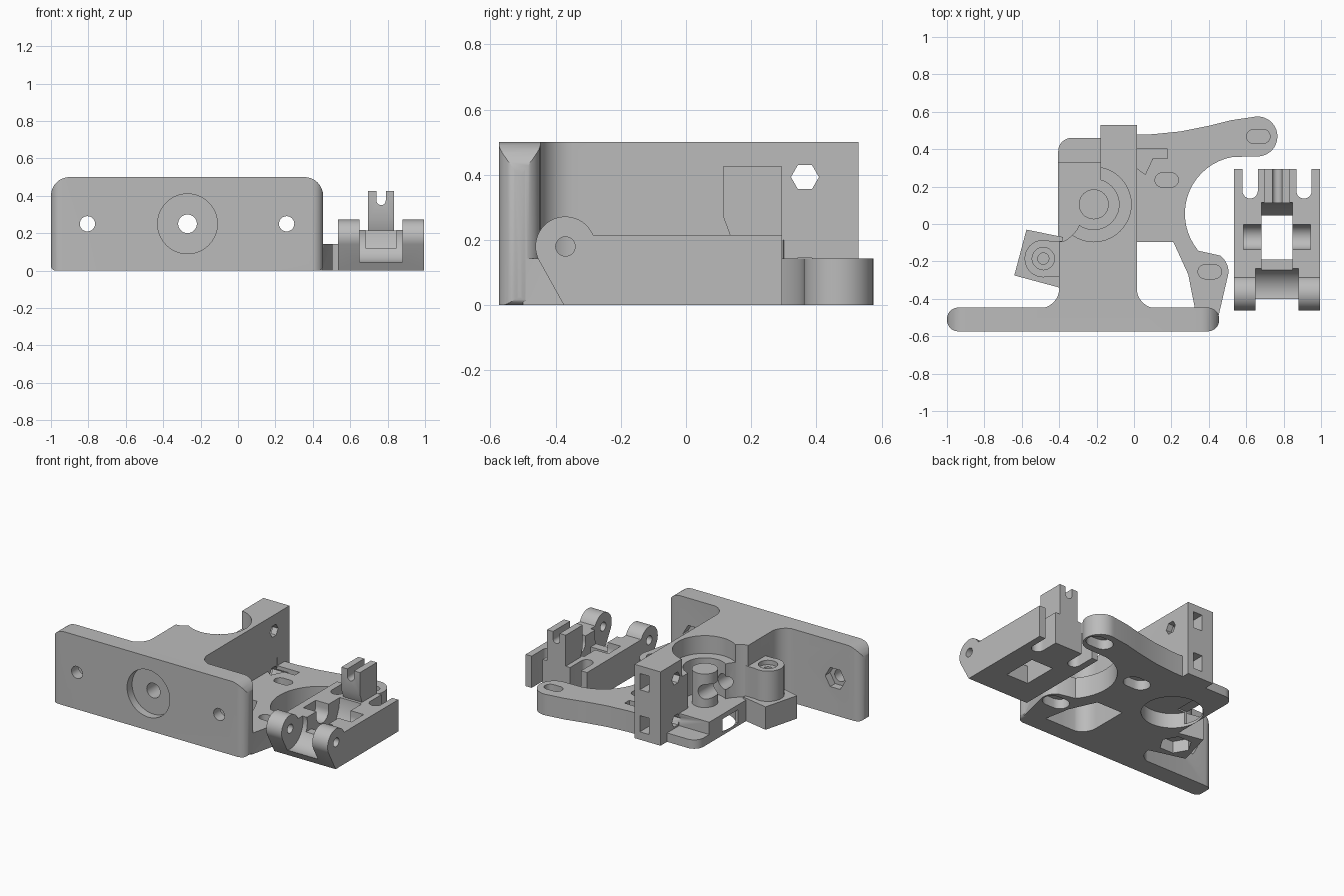
import bpy, bmesh
from math import sin, cos, pi, radians
from mathutils import Vector

cube = bpy.data.objects.get("Cube")
if cube:
    bpy.data.objects.remove(cube, do_unlink=True)

grey = bpy.data.materials.new("plain grey plastic")
grey.use_nodes = True
GREY = (0.5, 0.5, 0.5, 1)
grey.diffuse_color = GREY
grey.node_tree.nodes["Principled BSDF"].inputs["Base Color"].default_value = GREY

# profile (a, b) and depth d placed along an axis
PLACE = {"x": lambda a, b, d: (d, a, b),
         "y": lambda a, b, d: (a, d, b),
         "z": lambda a, b, d: (a, b, d)}


def prism(name, axis, pts, lo, hi):
    bm = bmesh.new()
    face = bm.faces.new([bm.verts.new(PLACE[axis](a, b, lo)) for a, b in pts])
    ext = bmesh.ops.extrude_face_region(bm, geom=[face])
    moved = [v for v in ext["geom"] if isinstance(v, bmesh.types.BMVert)]
    bmesh.ops.translate(bm, verts=moved, vec=Vector(PLACE[axis](0, 0, hi - lo)))
    bmesh.ops.recalc_face_normals(bm, faces=bm.faces)
    mesh = bpy.data.meshes.new(name)
    bm.to_mesh(mesh)
    bm.free()
    mesh.materials.append(grey)
    obj = bpy.data.objects.new(name, mesh)
    bpy.context.scene.collection.objects.link(obj)
    return obj


def arc(a, b, r, start=0, end=360, n=32):
    full = abs(end - start) == 360
    steps = n if full else n - 1
    angles = [radians(start + (end - start) * i / steps) for i in range(n)]
    return [(a + r * cos(t), b + r * sin(t)) for t in angles]


def cyl(name, axis, a, b, r, lo, hi, n=40):
    return prism(name, axis, arc(a, b, r, n=n), lo, hi)


def box(name, x0, x1, y0, y1, z0, z1):
    return prism(name, "z", [(x0, y0), (x1, y0), (x1, y1), (x0, y1)], z0, z1)


def rounded(a0, a1, b0, b1, low, high):
    return (arc(a0 + low, b0 + low, low, 180, 270, 9) + arc(a1 - low, b0 + low, low, 270, 360, 9)
            + arc(a1 - high, b1 - high, high, 0, 90, 9) + arc(a0 + high, b1 - high, high, 90, 180, 9))


def slot(a, b, half, r):
    return arc(a + half, b, r, -90, 90, 12) + arc(a - half, b, r, 90, 270, 12)


def combine(target, operation, *tools, solvers=("EXACT", "MANIFOLD")):
    for tool in tools:
        for solver in solvers:
            mod = target.modifiers.new("shape", "BOOLEAN")
            mod.operation, mod.solver, mod.object = operation, solver, tool
            bpy.context.view_layer.update()
            graph = bpy.context.evaluated_depsgraph_get()
            mesh = bpy.data.meshes.new_from_object(target.evaluated_get(graph))
            target.modifiers.clear()
            if mesh.polygons:
                target.data = mesh
                break
        bpy.data.objects.remove(tool, do_unlink=True)


def finish(obj):
    bpy.ops.object.select_all(action="DESELECT")
    obj.select_set(True)
    bpy.context.view_layer.objects.active = obj
    bpy.ops.object.shade_smooth_by_angle(angle=radians(30))


# ---- carriage: mounting plate rounded in both directions
carriage = prism("carriage_body", "y", rounded(-1, 0.455, 0, 0.5, 0.025, 0.1), -0.574, -0.447)
combine(carriage, "INTERSECT",
        prism("plate_outline", "z", rounded(-1, 0.455, -0.574, -0.447, 0.06, 0.06), -0.1, 0.6))

# tall body with flared root, and the wall running to the rear
body = (arc(-0.505, -0.345, 0.105, 270, 360, 10)
        + [(-0.4, -0.095), (-0.365, -0.088), (-0.33, -0.06), (-0.305, -0.03), (-0.29, 0.0)]
        + [(-0.18, 0.0), (-0.18, 0.53), (0.015, 0.53)]
        + arc(0.12, -0.345, 0.105, 180, 270, 10) + [(0.12, -0.5), (-0.505, -0.5)])
# low arms that carry the motor
arms = ([(-0.1, 0.475), (0.1, 0.48), (0.25, 0.495), (0.4, 0.525), (0.52, 0.555)]
        + arc(0.66, 0.468, 0.107, 105, -95, 20)
        + arc(0.58, 0.055, 0.308, 100, 220, 18)
        + arc(0.4, -0.255, 0.105, 55, -20, 10)
        + [(0.45, -0.5), (0.335, -0.5), (0.29, -0.27), (0.21, -0.095), (-0.1, -0.095)])
combine(carriage, "UNION",
        prism("tall_body", "z", body, 0, 0.5),
        prism("motor_arms", "z", arms, 0, 0.143),
        prism("rear_slab", "z", [(-0.1, -0.2), (-0.1, 0.46)] + arc(-0.335, 0.39, 0.07, 90, 180, 9)
              + [(-0.405, -0.2)], 0, 0.06),
        box("rear_step", -0.405, -0.1, -0.2, 0.33, 0.03, 0.143),
        prism("hinge_block", "z", [(-0.64, -0.275), (-0.38, -0.345), (-0.38, -0.07), (-0.575, -0.03)], 0, 0.155),
        cyl("hinge_post", "z", -0.485, -0.185, 0.1, 0.1, 0.36),
        box("hinge_web", -0.485, -0.38, -0.28, -0.09, 0.1, 0.36))

# gear chamber, motor recess with side opening, and filament path
combine(carriage, "DIFFERENCE",
        cyl("gear_bore_top", "z", -0.215, 0.105, 0.2, 0.38, 0.6),
        cyl("gear_bore", "z", -0.215, 0.105, 0.135, 0.143, 0.45),
        cyl("motor_recess", "z", -0.215, 0.105, 0.19, -0.1, 0.1),
        box("side_opening", -0.5, -0.33, 0.02, 0.19, 0.02, 0.11))
combine(carriage, "UNION", cyl("support_post", "z", -0.215, 0.105, 0.08, 0.12, 0.37))
combine(carriage, "DIFFERENCE",
        cyl("filament_path", "y", -0.27, 0.25, 0.05, -0.7, 0.7),
        cyl("nozzle_recess", "y", -0.27, 0.25, 0.16, -0.7, -0.52),
        cyl("post_cup", "z", -0.485, -0.185, 0.06, 0.33, 0.5, 20),
        cyl("post_hole", "z", -0.485, -0.185, 0.03, 0.1, 0.5, 20),
        cyl("post_nut", "z", -0.485, -0.185, 0.1, -0.1, 0.08, 6))

# plate screw holes with rear nut traps
for x in (-0.805, 0.26):
    combine(carriage, "DIFFERENCE",
            cyl("screw_hole", "y", x, 0.25, 0.041, -0.7, -0.4, 24),
            cyl("nut_trap", "y", x, 0.25, 0.075, -0.5, -0.4, 6))

# wall screw holes and the nut slots that open to the rear
for z in (0.393, 0.108):
    combine(carriage, "DIFFERENCE",
            cyl("wall_hole", "x", 0.365, z, 0.043, -0.19, 0.1, 6),
            box("nut_slot", -0.095, -0.025, 0.31, 0.6, z - 0.055, z + 0.055))
combine(carriage, "DIFFERENCE", prism(
    "nut_relief", "z", [(0.012, 0.4), (0.18, 0.4), (0.18, 0.35), (0.1, 0.35), (0.06, 0.265), (0.012, 0.3)],
    0.05, 0.2))

# motor screw slots, closed by a thin layer
for x, y in ((0.665, 0.468), (0.175, 0.235), (0.405, -0.255)):
    combine(carriage, "DIFFERENCE",
            prism("slot_top", "z", slot(x, y, 0.025, 0.038), 0.075, 0.2),
            prism("slot_under", "z", slot(x, y, 0.03, 0.06), -0.1, 0.065))
finish(carriage)

# ---- idler arm: block with side profile, hinge ears at the front
MID = 0.765
HY, HZ = -0.37, 0.18
CLEAN = ("MANIFOLD", "EXACT")
profile = ([(0.295, 0), (0.295, 0.215)] + arc(HY, HZ, 0.092, 23, 205, 24) + [(-0.375, 0)])
idler = prism("idler_arm", "x", profile, MID - 0.23, MID + 0.23)
# bearing pocket with a low front lip and a hollowed rear wall
pocket = [(-0.3, 0.4), (-0.3, 0.12), (-0.19, 0.12), (-0.19, -0.1), (0.045, -0.1),
          (0.045, 0.04), (0.08, 0.09), (0.105, 0.15), (0.115, 0.215), (0.115, 0.4)]
axle = arc(-0.07, 0.18, 0.066, 180, 360, 20) + [(-0.004, 0.4), (-0.136, 0.4)]
tower = [(0.295, 0.1), (0.295, 0.425), (0.113, 0.425), (0.113, 0.275), (0.135, 0.215), (0.135, 0.1)]
combine(idler, "DIFFERENCE",
        cyl("knuckle_gap", "x", HY, HZ, 0.137, MID - 0.115, MID + 0.115),
        prism("bearing_pocket", "x", pocket, MID - 0.082, MID + 0.082),
        prism("axle_groove", "x", axle, MID - 0.18, MID + 0.18),
        cyl("hinge_hole", "x", HY, HZ, 0.03, 0.4, 1.1, 16), solvers=CLEAN)
for x in (MID - 0.144, MID + 0.144):
    combine(idler, "DIFFERENCE", prism(
        "spring_slot", "z", arc(x, 0.177, 0.041, 180, 360, 16) + [(x + 0.041, 0.4), (x - 0.041, 0.4)],
        -0.1, 0.4), solvers=CLEAN)
combine(idler, "UNION", prism("idler_tower", "x", tower, MID - 0.07, MID + 0.07), solvers=CLEAN)
combine(idler, "DIFFERENCE", prism(
    "filament_notch", "y", arc(MID, 0.375, 0.025, 180, 360, 14) + [(MID + 0.025, 0.5), (MID - 0.025, 0.5)],
    0, 0.4), solvers=CLEAN)
finish(idler)
